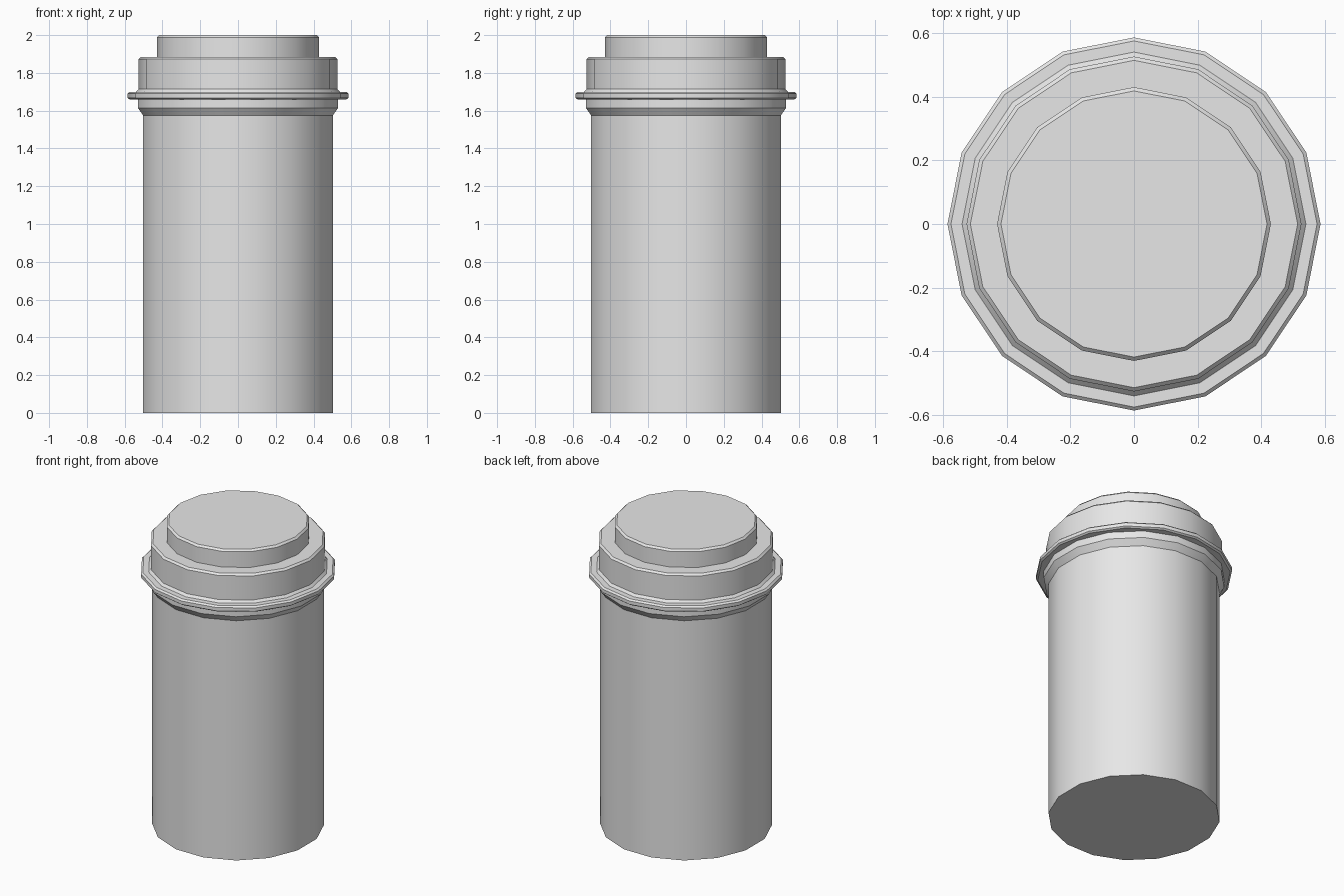
import bpy
import bmesh
from math import cos, sin, pi, radians

cube = bpy.data.objects.get("Cube")
if cube:
    bpy.data.objects.remove(cube, do_unlink=True)

SIDES = 16

grey = bpy.data.materials.new("plain_grey")
grey.use_nodes = True
grey.diffuse_color = (0.8, 0.8, 0.8, 1)
grey.node_tree.nodes["Principled BSDF"].inputs["Base Color"].default_value = (0.8, 0.8, 0.8, 1)


def lathe(name, profile, turn=0.0):
    """Closed solid of revolution from (radius, height) points, bottom to top."""
    bm = bmesh.new()
    rings = []
    for r, z in profile:
        angles = [2 * pi * (i + turn) / SIDES for i in range(SIDES)]
        rings.append([bm.verts.new((r * cos(a), r * sin(a), z)) for a in angles])
    for low, high in zip(rings, rings[1:]):
        for i in range(SIDES):
            j = (i + 1) % SIDES
            bm.faces.new((low[i], low[j], high[j], high[i]))
    bm.faces.new(rings[0][::-1])
    bm.faces.new(rings[-1])
    for face in bm.faces:
        face.smooth = True
    mesh = bpy.data.meshes.new(name)
    bm.to_mesh(mesh)
    bm.free()
    mesh.materials.append(grey)
    mesh.set_sharp_from_angle(angle=radians(35))
    obj = bpy.data.objects.new(name, mesh)
    bpy.context.collection.objects.link(obj)
    return obj


# Straight container body with a flared collar under the lid
lathe("container_body", [
    (0.512, 0), (0.512, 1.575), (0.541, 1.615), (0.541, 1.665),
], turn=0.5)

# Stepped lid: rounded rim, main band and raised top
lathe("stepped_lid", [
    (0.575, 1.66), (0.586, 1.668), (0.586, 1.69), (0.575, 1.70),
    (0.54, 1.70), (0.526, 1.715),
    (0.526, 1.873), (0.514, 1.885),
    (0.43, 1.885), (0.43, 1.988), (0.418, 2.0),
])
